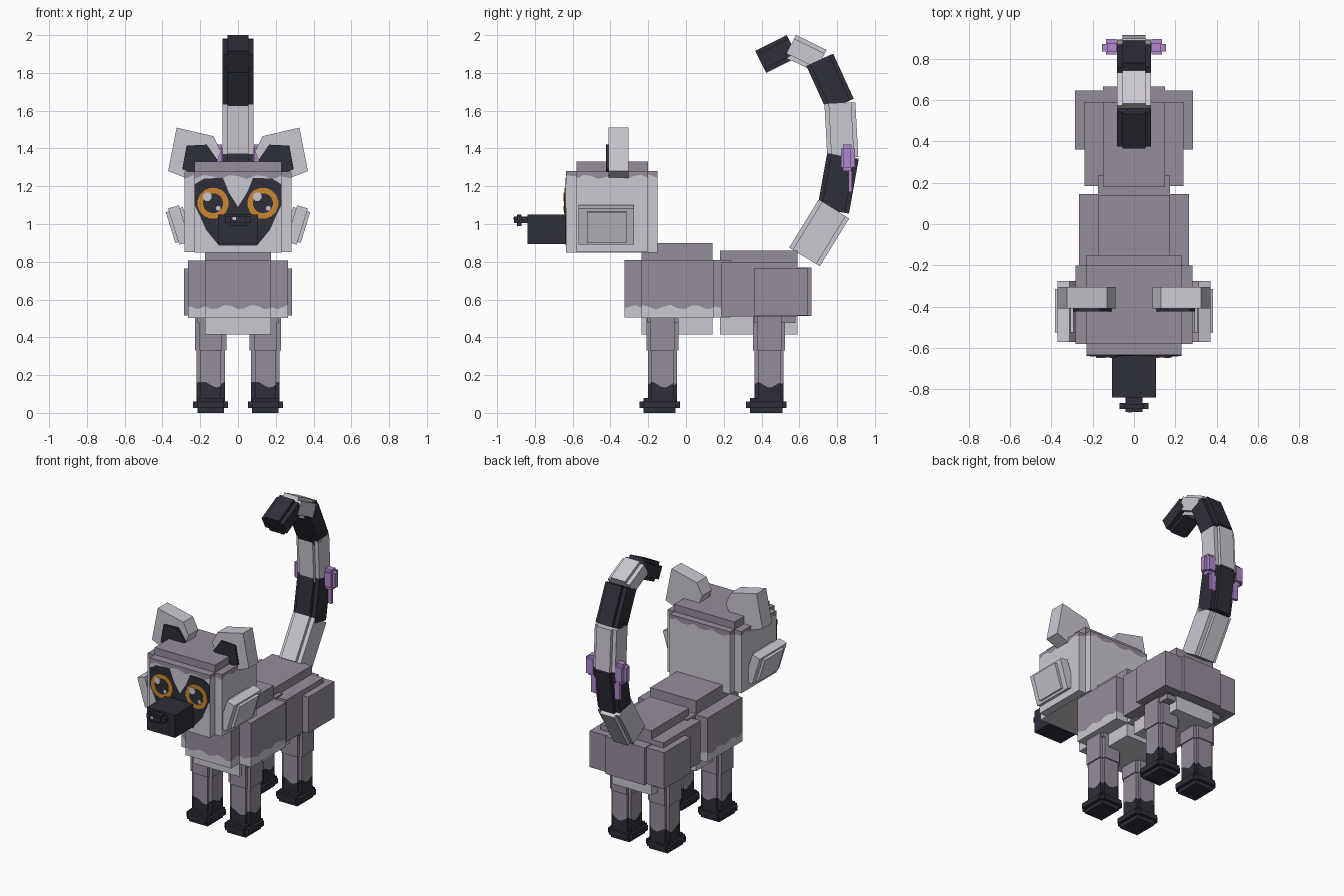
import bpy, bmesh, math
from mathutils import Matrix, Vector

cube = bpy.data.objects.get("Cube")
if cube:
    bpy.data.objects.remove(cube)


def material(name, r, g, b):
    m = bpy.data.materials.new(name)
    m.use_nodes = True
    m.diffuse_color = (r, g, b, 1)
    m.node_tree.nodes["Principled BSDF"].inputs["Base Color"].default_value = (r, g, b, 1)
    return m


TAUPE = material("taupe fur", 0.30, 0.27, 0.33)
PALE = material("pale fur", 0.60, 0.58, 0.64)
DARK = material("dark fur", 0.027, 0.028, 0.040)
ORANGE = material("orange iris", 0.60, 0.24, 0.026)
PURPLE = material("purple ribbon", 0.44, 0.25, 0.62)


def finish(name, bm, mats):
    bmesh.ops.recalc_face_normals(bm, faces=bm.faces)
    mesh = bpy.data.meshes.new(name)
    bm.to_mesh(mesh)
    bm.free()
    for m in mats:
        mesh.materials.append(m)
    ob = bpy.data.objects.new(name, mesh)
    bpy.context.collection.objects.link(ob)
    return ob


def add_box(bm, x0, x1, y0, y1, z0, z1, matrix=Matrix()):
    size = Matrix.Diagonal((x1 - x0, y1 - y0, z1 - z0, 1))
    middle = Matrix.Translation(((x0 + x1) / 2, (y0 + y1) / 2, (z0 + z1) / 2))
    bmesh.ops.create_cube(bm, size=1, matrix=matrix @ middle @ size)


def add_wavy_box(bm, x0, x1, y0, y1, z0, z1, level, amp=0.012, steps=10):
    """Box whose lower colour (slot 0) meets the upper one (slot 1) at a wavy line."""
    corners = [(x0, y0), (x1, y0), (x1, y1), (x0, y1)]
    ring = []
    for i, a in enumerate(corners):
        b = corners[(i + 1) % 4]
        ring += [Vector(a).lerp(Vector(b), k / steps) for k in range(steps)]
    rows = []
    for row in range(3):
        rows.append([bm.verts.new((p.x, p.y, (z0, level + amp * math.sin(45 * (p.x + p.y)), z1)[row]))
                     for p in ring])
    n = len(ring)
    for row in range(2):
        for i in range(n):
            j = (i + 1) % n
            f = bm.faces.new((rows[row][i], rows[row][j], rows[row + 1][j], rows[row + 1][i]))
            f.material_index = row
    bm.faces.new(rows[0]).material_index = 0
    bm.faces.new(rows[2]).material_index = 1


def boxes(name, mat, *bounds, matrix=Matrix()):
    bm = bmesh.new()
    for b in bounds:
        add_box(bm, *b, matrix)
    return finish(name, bm, [mat])


def wavy(name, low, high, level, *bounds, amp=0.012):
    bm = bmesh.new()
    for b in bounds:
        add_wavy_box(bm, *b, level, amp)
    return finish(name, bm, [low, high])


def prism(name, mat, points, y0, y1):
    """Extrude an outline in x and z from y0 back to y1."""
    bm = bmesh.new()
    face = bm.faces.new([bm.verts.new((x, y0, z)) for x, z in points])
    new = bmesh.ops.extrude_face_region(bm, geom=[face])["geom"]
    bmesh.ops.translate(bm, vec=(0, y1 - y0, 0),
                        verts=[v for v in new if isinstance(v, bmesh.types.BMVert)])
    return finish(name, bm, [mat])


def disc(name, mat, x, z, radius, y, sides=16):
    pts = [(x + radius * math.cos(math.tau * (i + .5) / sides),
            z + radius * math.sin(math.tau * (i + .5) / sides)) for i in range(sides)]
    prism(name, mat, pts, y, y + 0.004)


# Torso and hips: crossed boxes with pale undersides
wavy("chest", PALE, TAUPE, 0.56,
     (-.175, .175, -.325, .235, .505, .81),
     (-.265, .265, -.235, .145, .503, .808))
wavy("chest_core", PALE, TAUPE, 0.54, (-.175, .175, -.236, .14, .415, .90))
wavy("rump_core", PALE, TAUPE, 0.515, (-.15, .15, .18, .59, .415, .86), amp=.008)
boxes("hips", TAUPE,
      (-.24, .24, .185, .59, .51, .80),
      (-.285, .285, .36, .645, .515, .765),
      (-.15, .15, .35, .665, .512, .77))

# Head with a taupe crown
wavy("head", PALE, TAUPE, 1.25,
     (-.23, .23, -.635, -.15, .85, 1.28),
     (-.283, .283, -.58, -.20, .852, 1.278))
boxes("crown", TAUPE, (-.23, .23, -.58, -.20, 1.2, 1.33))
boxes("muzzle", DARK, (-.107, .107, -.84, -.60, .895, 1.05))
boxes("nose", DARK,
      (-.07, .07, -.895, -.865, 1.005, 1.04),
      (-.04, .04, -.91, -.84, 1.005, 1.04),
      (-.045, .045, -.895, -.87, .99, 1.05))
boxes("nose_glint", PALE, (-.03, -.01, -.913, -.908, 1.022, 1.036))

# Painted face mask, outlined on one half and mirrored
half = [(.05, 1.17), (.08, 1.245), (.18, 1.24), (.23, 1.21), (.23, 1.10),
        (.20, 1.04), (.17, .97), (.10, .885)]
outline = [(0, 1.09)] + half + [(-x, z) for x, z in reversed(half)]
prism("face_mask", DARK, outline, -.638, -.632)

ear = [(.24, 1.23), (.37, 1.28), (.325, 1.51), (.13, 1.465), (.09, 1.385), (.14, 1.26)]
inner_ear = [(.22, 1.26), (.295, 1.29), (.272, 1.415), (.165, 1.42), (.11, 1.34), (.14, 1.27)]

for side, s in (("left", 1), ("right", -1)):
    # Eyes
    ex, ez = s * .132, 1.11
    disc(side + "_iris", ORANGE, ex, ez, .083, -.642)
    disc(side + "_pupil", DARK, ex, ez, .053, -.645)
    disc(side + "_eye_glint", PALE, ex - .03, ez + .035, .024, -.648, 8)
    disc(side + "_eye_small_glint", PALE, ex + .028, ez - .027, .013, -.648, 8)

    # Ears
    prism(side + "_ear", PALE, [(s * x, z) for x, z in ear], -.41, -.305)
    prism(side + "_inner_ear", DARK, [(s * x, z) for x, z in inner_ear], -.424, -.408)

    # Cheek tufts leaning outward at the top
    lean = Matrix.Translation((s * .312, 0, .995)) @ Matrix.Rotation(s * .3, 4, "Y")
    boxes(side + "_cheek_tuft", PALE,
          (-.03, .03, -.57, -.275, -.10, .10),
          (-.047, .047, -.525, -.315, -.085, .085), matrix=lean)

    # Legs, dark ankles and stepped feet
    c = s * .145
    for end, y in (("front", -.125), ("rear", .44)):
        name = f"{end}_{side}_"
        wavy(name + "leg", DARK, TAUPE, .15,
             (c - .075, c + .075, y - .06, y + .06, .06, .5),
             (c - .055, c + .055, y - .077, y + .077, .06, .5), amp=.015)
        back = .095 if end == "front" else .15
        boxes(name + "thigh", TAUPE,
              (c - .083, c + .083, y - .065, y + .065, .33, .52),
              (c - .06, c + .06, y - .085, y + .085, .33, .52),
              (c - .07, c + .07, y - .08, y + back - .01, .475, .52))
        f = y - .015
        boxes(name + "foot", DARK,
              (c - .092, c + .092, f - .085, f + .085, .025, .06),
              (c - .07, c + .07, f - .107, f + .107, .025, .06),
              (c - .07, c + .07, f - .085, f + .085, 0, .08))

    # Ribbon loops and ends beside the tail
    bm = bmesh.new()
    for inner, outer, y0, y1, z0, z1 in ((.07, .155, .835, .87, 1.30, 1.40),
                                         (.085, .135, .82, .895, 1.30, 1.40),
                                         (.085, .13, .832, .875, 1.28, 1.42),
                                         (.07, .11, .86, .88, 1.17, 1.30)):
        add_box(bm, *sorted((s * inner, s * outer)), y0, y1, z0, z1)
    finish(side + "_ribbon", bm, [PURPLE])

# Banded tail curling forward: one crossed pair of boxes per band
path = [(.63, .83), (.78, 1.075), (.83, 1.355), (.815, 1.635), (.71, 1.865), (.558, 1.94), (.40, 1.86)]
depths = [.095, .085, .082, .078, .066, .065]
for i, d in enumerate(depths):
    (y0, z0), (y1, z1) = path[i], path[i + 1]
    length = math.hypot(y1 - y0, z1 - z0)
    turn = Matrix.Translation((0, y0, z0)) @ Matrix.Rotation(math.atan2(y0 - y1, z1 - z0), 4, "X")
    boxes(f"tail_band_{i + 1}", DARK if i % 2 else PALE,
          (-.083, .083, -d + .022, d - .022, -.005, length + .005),
          (-.055, .055, -d, d, -.005, length + .005), matrix=turn)
